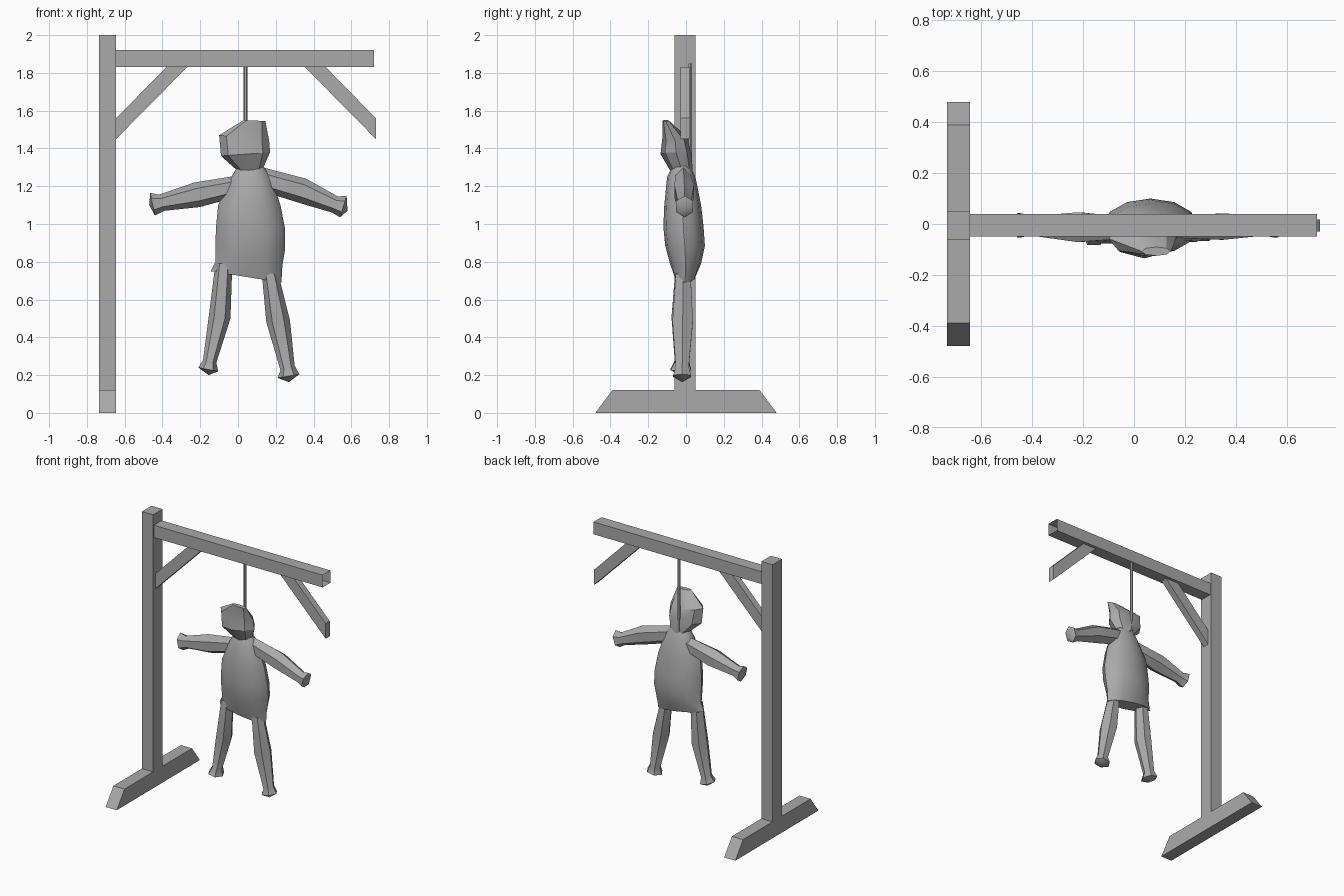
import bpy, bmesh, math
from mathutils import Vector

if "Cube" in bpy.data.objects:
    bpy.data.objects.remove(bpy.data.objects["Cube"])

grey = bpy.data.materials.new("plain grey")
grey.diffuse_color = (0.4, 0.4, 0.4, 1)
grey.use_nodes = True
grey.node_tree.nodes["Principled BSDF"].inputs["Base Color"].default_value = grey.diffuse_color


def finish(name, bm, smooth=None):
    bmesh.ops.recalc_face_normals(bm, faces=bm.faces)
    me = bpy.data.meshes.new(name)
    bm.to_mesh(me)
    bm.free()
    me.materials.append(grey)
    ob = bpy.data.objects.new(name, me)
    bpy.context.collection.objects.link(ob)
    if smooth:
        bpy.ops.object.select_all(action='DESELECT')
        ob.select_set(True)
        bpy.context.view_layer.objects.active = ob
        bpy.ops.object.shade_smooth_by_angle(angle=math.radians(smooth))
    return ob


def prism(name, profile, axis, lo, hi, open_right=False):
    """Extrude a 2D profile along x or y."""
    bm = bmesh.new()
    put = (lambda a, b, t: (t, a, b)) if axis == 'x' else (lambda a, b, t: (a, t, b))
    ends = [[bm.verts.new(put(a, b, t)) for a, b in profile] for t in (lo, hi)]
    n = len(profile)
    bm.faces.new(ends[0])
    if not open_right:
        bm.faces.new(ends[1])
    for i in range(n):
        j = (i + 1) % n
        bm.faces.new((ends[0][i], ends[0][j], ends[1][j], ends[1][i]))
    return finish(name, bm)


def loft(name, rings, sides, tip=None, smooth=35):
    """Rings are (x1, z1, x2, z2, y_front, y_back): ellipses seen edge-on from the front."""
    bm = bmesh.new()
    loops = []
    for x1, z1, x2, z2, y0, y1 in rings:
        c = Vector(((x1 + x2) / 2, (y0 + y1) / 2, (z1 + z2) / 2))
        u = Vector(((x2 - x1) / 2, 0, (z2 - z1) / 2))
        v = Vector((0, (y1 - y0) / 2, 0))
        loops.append([bm.verts.new(c + u * math.cos(2 * math.pi * k / sides)
                                   + v * math.sin(2 * math.pi * k / sides))
                      for k in range(sides)])
    for a, b in zip(loops, loops[1:]):
        for i in range(sides):
            j = (i + 1) % sides
            bm.faces.new((a[i], a[j], b[j], b[i]))
    bm.faces.new(loops[0])
    if tip:
        t = bm.verts.new(tip)
        for i in range(sides):
            bm.faces.new((loops[-1][i], loops[-1][(i + 1) % sides], t))
    else:
        bm.faces.new(loops[-1])
    return finish(name, bm, smooth)


# Timber frame
prism("foot", [(-.48, 0), (.48, 0), (.39, .12), (-.39, .12)], 'x', -.735, -.645)
prism("post", [(-.06, .12), (.05, .12), (.05, 2), (-.06, 2)], 'x', -.735, -.645)
prism("beam", [(-.05, 1.83), (.04, 1.83), (.04, 1.92), (-.05, 1.92)], 'x', -.645, .72, True)
for name, s, cx in (("left_brace", -1, 0), ("right_brace", 1, .085)):
    prism(name, [(cx + s * .27, 1.83), (cx + s * .38, 1.83),
                 (cx + s * .645, 1.56), (cx + s * .645, 1.45)], 'y', -.03, .018)

# Rope running down behind the hood
loft("rope", [(.03, 1.85, .05, 1.85, .012, .034), (.03, 1.3, .05, 1.3, .012, .034)], 6)

# Sack torso with a slanted hem
loft("torso", [
    (.00, 1.31, .13, 1.31, -.07, .02),
    (-.04, 1.24, .17, 1.26, -.10, .05),
    (-.105, 1.10, .225, 1.10, -.115, .08),
    (-.115, 1.00, .25, .97, -.12, .093),
    (-.12, .90, .25, .87, -.11, .10),
    (-.12, .80, .235, .78, -.085, .08),
    (-.145, .75, .23, .69, -.06, .05)], 12, smooth=40)

# Hooded head, drooping forward
loft("head", [
    (.00, 1.28, .13, 1.29, -.085, .035),
    (-.09, 1.36, .17, 1.38, -.135, .03),
    (-.10, 1.47, .165, 1.44, -.125, .01),
    (.03, 1.55, .145, 1.545, -.125, -.09)], 8, smooth=30)

# Stuffed arms with flared hands
loft("left_arm", [
    (.02, 1.26, -.02, 1.14, -.06, .03),
    (-.23, 1.22, -.20, 1.09, -.08, .055),
    (-.42, 1.155, -.39, 1.07, -.05, .035),
    (-.465, 1.165, -.44, 1.045, -.06, .05)], 6, (-.47, -.005, 1.10))
loft("right_arm", [
    (.13, 1.30, .17, 1.16, -.06, .03),
    (.36, 1.24, .33, 1.11, -.07, .05),
    (.53, 1.145, .50, 1.06, -.05, .035),
    (.575, 1.15, .54, 1.035, -.06, .045)], 6, (.58, -.01, 1.07))

# Stuffed legs with flared feet
loft("left_leg", [
    (-.12, .79, -.03, .79, -.06, .03),
    (-.155, .51, -.04, .50, -.085, .04),
    (-.185, .28, -.115, .265, -.065, .02),
    (-.21, .24, -.105, .22, -.09, .035)], 6, (-.155, -.025, .20))
loft("right_leg", [
    (.125, .75, .215, .73, -.06, .03),
    (.15, .48, .275, .49, -.08, .045),
    (.225, .225, .30, .25, -.06, .02),
    (.21, .185, .325, .205, -.075, .035)], 6, (.27, -.02, .163))
